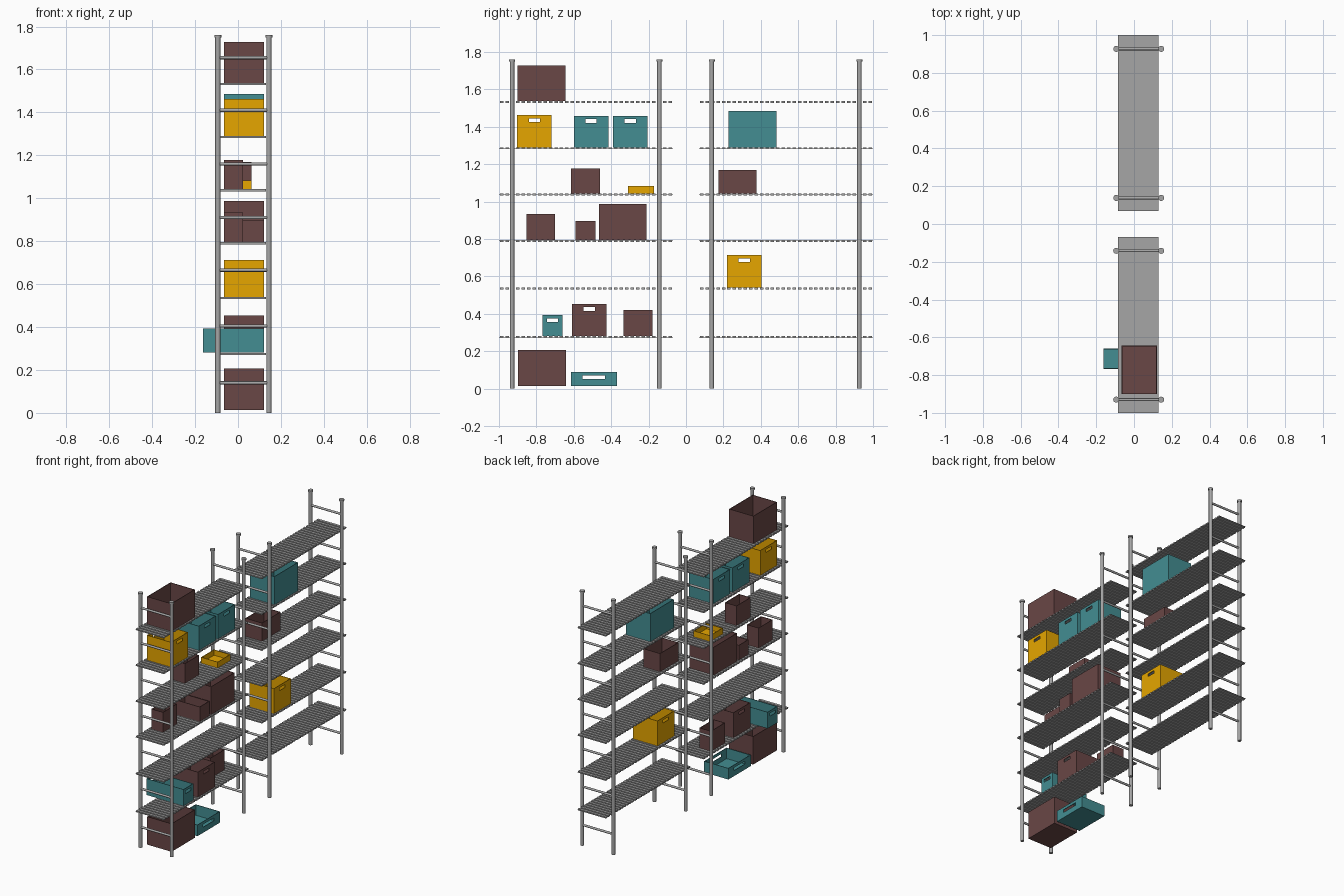
import bpy
import bmesh
from mathutils import Matrix, Vector

cube = bpy.data.objects.get("Cube")
if cube:
    bpy.data.objects.remove(cube, do_unlink=True)


def material(name, rgb):
    linear = [(c / 255 / 12.92) if c < 11 else ((c / 255 + 0.055) / 1.055) ** 2.4 for c in rgb]
    m = bpy.data.materials.new(name)
    m.use_nodes = True
    m.diffuse_color = (*linear, 1)
    m.node_tree.nodes["Principled BSDF"].inputs["Base Color"].default_value = (*linear, 1)
    return m


STEEL = material("steel grey", (166, 166, 166))
BROWN = material("brown", (106, 71, 70))
YELLOW = material("yellow", (230, 166, 0))
TEAL = material("teal", (67, 141, 146))


def add_box(bm, lo, hi):
    lo, hi = Vector(lo), Vector(hi)
    mat = Matrix.Translation((lo + hi) / 2) @ Matrix.Diagonal((*(hi - lo), 1))
    bmesh.ops.create_cube(bm, size=1, matrix=mat)


def add_rod(bm, a, b, radius):
    a, b = Vector(a), Vector(b)
    turn = (b - a).to_track_quat('Z', 'Y').to_matrix().to_4x4()
    bmesh.ops.create_cone(bm, cap_ends=True, segments=16, radius1=radius, radius2=radius,
                          depth=(b - a).length, matrix=Matrix.Translation((a + b) / 2) @ turn)


def finish(name, bm, mat, smooth=False):
    mesh = bpy.data.meshes.new(name)
    bm.to_mesh(mesh)
    bm.free()
    mesh.materials.append(mat)
    obj = bpy.data.objects.new(name, mesh)
    bpy.context.collection.objects.link(obj)
    if smooth:
        bpy.ops.object.select_all(action='DESELECT')
        obj.select_set(True)
        bpy.context.view_layer.objects.active = obj
        bpy.ops.object.shade_smooth_by_angle()
    return obj


# Shared dimensions
POST_X = (-0.094, 0.144)
SHELF_X = (-0.084, 0.131)
LEVELS = [0.275, 0.535, 0.79, 1.037, 1.285, 1.532]
RUNGS = [0.14, 0.405, 0.665, 0.91, 1.16, 1.41, 1.655]
HEIGHT = 1.76
SLATS = 32


def ladder(name, y):
    # Two capped posts joined by rungs
    bm = bmesh.new()
    for x in POST_X:
        add_rod(bm, (x, y, 0), (x, y, HEIGHT - 0.01), 0.012)
        add_rod(bm, (x, y, HEIGHT - 0.012), (x, y, HEIGHT), 0.016)
    for z in RUNGS:
        add_rod(bm, (POST_X[0], y, z), (POST_X[1], y, z), 0.0075)
    finish(name, bm, STEEL, True)


def shelf(name, y0, y1, z):
    # Slats standing proud of a thin core sheet
    pitch = (y1 - y0) / SLATS
    bm = bmesh.new()
    for i in range(SLATS):
        y = y0 + (i + 0.5) * pitch
        add_box(bm, (SHELF_X[0], y - pitch * 0.32, z - 0.005), (SHELF_X[1], y + pitch * 0.32, z + 0.005))
    add_box(bm, (SHELF_X[0] + 0.0005, y0, z - 0.001), (SHELF_X[1] - 0.0005, y1, z + 0.001))
    finish(name, bm, STEEL)


def storage_box(name, mat, y0, y1, z0, z1, x1=0.121, x0=-0.065, slot=0, drop=0.027):
    # Open thin-walled box, with a grip slot through both long sides
    wall = 0.004
    bm = bmesh.new()
    add_box(bm, (x0, y0, z0), (x1, y1, z1))
    obj = finish(name, bm, mat)
    cutters = [((x0 + wall, y0 + wall, z0 + wall), (x1 - wall, y1 - wall, z1 + 0.1))]
    if slot:
        mid, z = (y0 + y1) / 2, z1 - drop
        cutters.append(((x0 - 0.1, mid - slot / 2, z - 0.01), (x1 + 0.1, mid + slot / 2, z + 0.01)))
    helpers = []
    for lo, hi in cutters:
        bm = bmesh.new()
        add_box(bm, lo, hi)
        cutter = finish(name + "_cutter", bm, mat)
        cutter.hide_render = True
        mod = obj.modifiers.new("cut", 'BOOLEAN')
        mod.operation, mod.solver, mod.object = 'DIFFERENCE', 'EXACT', cutter
        helpers.append(cutter)
    # Bake the cuts and drop the helpers
    bpy.context.view_layer.update()
    graph = bpy.context.evaluated_depsgraph_get()
    baked = bpy.data.meshes.new_from_object(obj.evaluated_get(graph))
    obj.modifiers.clear()
    obj.data = baked
    for h in helpers:
        bpy.data.objects.remove(h, do_unlink=True)


# Two shelving units
for unit, (y0, y1), posts in (("front", (-1.0, -0.07), (-0.93, -0.142)),
                              ("back", (0.07, 1.0), (0.138, 0.927))):
    for end, y in zip(("near", "far"), posts):
        ladder(f"{unit}_{end}_ladder", y)
    for i, z in enumerate(LEVELS):
        shelf(f"{unit}_shelf_{i + 1}", y0, y1, z)

# Boxes on the floor
storage_box("floor_brown_box", BROWN, -0.898, -0.641, 0.013, 0.206)
storage_box("floor_teal_tray", TEAL, -0.615, -0.37, 0.013, 0.09, slot=0.12, drop=0.029)

# Boxes on the front unit, bottom shelf upward
S = [z + 0.0052 for z in LEVELS]
storage_box("teal_drawer", TEAL, -0.767, -0.66, S[0], 0.393, x0=-0.162, slot=0.06)
storage_box("brown_grip_box", BROWN, -0.61, -0.425, S[0], 0.453, slot=0.06)
storage_box("low_brown_box", BROWN, -0.335, -0.18, S[0], 0.419, x1=0.024)
storage_box("narrow_brown_box", BROWN, -0.853, -0.7, S[2], 0.933, x1=0.024)
storage_box("small_brown_box", BROWN, -0.59, -0.485, S[2], 0.896)
storage_box("large_brown_box", BROWN, -0.465, -0.21, S[2], 0.988)
storage_box("mid_brown_box", BROWN, -0.614, -0.459, S[3], 1.178, x1=0.024)
storage_box("yellow_tray", YELLOW, -0.31, -0.17, S[3], 1.083, x1=0.062)
storage_box("yellow_grip_box", YELLOW, -0.903, -0.718, S[4], 1.462, slot=0.06)
storage_box("teal_grip_box_a", TEAL, -0.6, -0.415, S[4], 1.458, slot=0.06)
storage_box("teal_grip_box_b", TEAL, -0.39, -0.205, S[4], 1.458, slot=0.06)
storage_box("top_brown_box", BROWN, -0.901, -0.644, S[5], 1.728)

# Boxes on the back unit
storage_box("back_yellow_box", YELLOW, 0.22, 0.404, S[1], 0.713, slot=0.06)
storage_box("back_brown_box", BROWN, 0.174, 0.376, S[3], 1.168, x1=0.062)
storage_box("back_teal_box", TEAL, 0.226, 0.483, S[4], 1.485)
